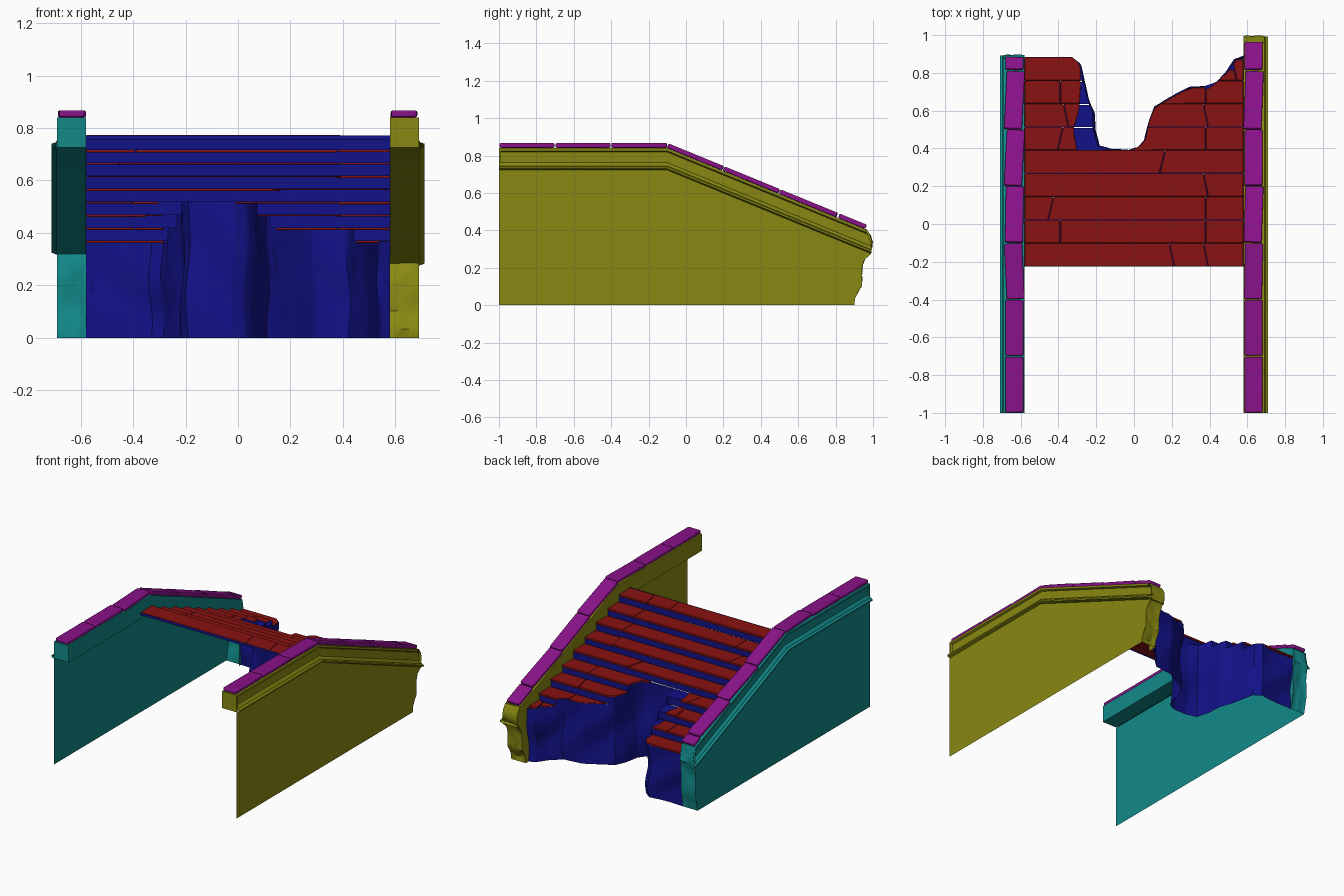
import bpy, bmesh, math, random
from mathutils import Matrix

if "Cube" in bpy.data.objects:
    bpy.data.objects.remove(bpy.data.objects["Cube"])
random.seed(4)


def material(name, color):
    m = bpy.data.materials.new(name)
    m.diffuse_color = (*color, 1)
    m.use_nodes = True
    m.node_tree.nodes["Principled BSDF"].inputs["Base Color"].default_value = m.diffuse_color
    return m


RED = material("tread_red", (0.25, 0.006, 0.006))
BLUE = material("core_blue", (0.006, 0.006, 0.25))
PURPLE = material("cap_purple", (0.25, 0.006, 0.25))
OLIVE = material("wall_olive", (0.25, 0.25, 0.006))
TEAL = material("wall_teal", (0.006, 0.25, 0.25))


def lerp(table, v):
    if v <= table[0][0]:
        return table[0][1]
    for (a, p), (b, q) in zip(table, table[1:]):
        if v <= b:
            return p + (q - p) * (v - a) / (b - a)
    return table[-1][1]


def finish(name, bm, mat, bevel=0):
    bmesh.ops.remove_doubles(bm, verts=bm.verts, dist=0.0004)
    bmesh.ops.recalc_face_normals(bm, faces=bm.faces)
    me = bpy.data.meshes.new(name)
    bm.to_mesh(me)
    bm.free()
    me.materials.append(mat)
    ob = bpy.data.objects.new(name, me)
    bpy.context.collection.objects.link(ob)
    if bevel:
        mod = ob.modifiers.new("edge_bevel", 'BEVEL')
        mod.width = bevel
        mod.segments = 2
    bpy.ops.object.select_all(action='DESELECT')
    ob.select_set(True)
    bpy.context.view_layer.objects.active = ob
    bpy.ops.object.shade_smooth_by_angle(angle=math.radians(35))
    return ob


def grid(bm, rows):
    vs = [[bm.verts.new(p) for p in r] for r in rows]
    for r, s in zip(vs, vs[1:]):
        for i in range(len(r) - 1):
            bm.faces.new((r[i], r[i + 1], s[i + 1], s[i]))


def prism(bm, outline, z0, z1):
    lo = [bm.verts.new((x, y, z0)) for x, y in outline]
    hi = [bm.verts.new((x, y, z1)) for x, y in outline]
    bm.faces.new(lo[::-1])
    bm.faces.new(hi)
    n = len(lo)
    for i in range(n):
        j = (i + 1) % n
        bm.faces.new((lo[i], lo[j], hi[j], hi[i]))


SLOPE = 0.41


def top(y):
    return 0.84 - SLOPE * max(0, y + 0.1)


# Side walls: moulded section swept along the crest, with a broken back end
SECTION = [(.69, -.115), (.58, -.115), (.58, 0), (.69, 0), (.69, -.015), (.678, -.022),
           (.678, -.078), (.69, -.085), (.695, -.095), (.71, -.10), (.71, -.11), (.69, -.118)]


def wall(name, side, end, mat):
    bm = bmesh.new()
    rows = []
    for y in (-1, -.99, -.988, -.1, .2, .5, .8, None):
        row = []
        for x, dz in SECTION:
            yy = y
            if y is None:
                yy = lerp(end, top(.93) + dz)
            if y in (-1, -.99):
                x = .69 if .67 < x < .69 else x
            row.append((side * x, yy, top(yy) + dz))
        base = row[-1][2]
        for k in range(1, 9):
            z = base * (1 - k / 8)
            yy = lerp(end, z) if y is None else y
            row.append((side * .69, yy, z))
        rows.append(row)
    grid(bm, rows)
    # front end of the coping beam
    grid(bm, [[(side * x, -1, z) for x in (.58, .69)] for z in (.725, .84)])
    # ragged end face and the inner face beside it
    crest = top(lerp(end, top(.93)))
    rag, inner = [], []
    for k in range(13):
        z = crest * k / 12
        y = lerp(end, z)
        cols = []
        for c in range(6):
            wob = random.uniform(-.014, .006) if 0 < c < 5 and 0 < k < 12 else 0
            cols.append((side * (.58 + .022 * c), y + wob, z))
        rag.append(cols)
        inner.append([(side * .58, min(.84, y - .01), z), cols[0]])
    grid(bm, rag)
    grid(bm, inner)
    finish(name, bm, mat)


wall("right_wall", 1, [(0, .9), (.05, .905), (.1, .94), (.2, .94), (.25, .955), (.3, .99),
                       (.36, .998), (.42, .955)], OLIVE)
wall("left_wall", -1, [(0, .86), (.12, .885), (.25, .88), (.34, .895), (.45, .87)], TEAL)


# Coping stones, slightly misaligned
def caps(name, side, last):
    bm = bmesh.new()
    spans = [(-1, -.7), (-.7, -.4), (-.4, -.1), (-.1, .2), (.2, .5), (.5, .81), (.815, last)]
    for a, b in spans:
        sloped = a > -.2
        ang = -math.atan(SLOPE) if sloped else 0
        y = (a + b) / 2
        ln = (b - a - .006) / math.cos(ang)
        turn = random.uniform(-.05, .05) if sloped or a > -.5 else 0
        mat = (Matrix.Translation((side * .633, y, top(y) + .014)) @ Matrix.Rotation(ang, 4, 'X')
               @ Matrix.Rotation(turn, 4, 'Z') @ Matrix.Diagonal((.095, ln, .025, 1)))
        bmesh.ops.create_cube(bm, size=1, matrix=mat)
    finish(name, bm, PURPLE, .006)


caps("right_coping_stones", 1, .965)
caps("left_coping_stones", -1, .885)

# Broken outline of the staircase: x of each side of the gap, by y
GAP_L = [(.39, -.12), (.41, -.19), (.5, -.215), (.6, -.22), (.68, -.25), (.75, -.265),
         (.85, -.285), (.885, -.33)]
GAP_R = [(.39, -.02), (.41, .03), (.45, .06), (.55, .08), (.62, .11), (.67, .2), (.72, .29),
         (.735, .42), (.8, .49), (.87, .54), (.885, .58)]
RED_L = [(.39, -.30), (.5, -.32), (.6, -.29), (.75, -.28), (.85, -.285), (.885, -.33)]

EDGES = [-.225 + i * .123 for i in range(10)]
LEVELS = [.773 - i * .0494 for i in range(9)]


def level(y):
    return LEVELS[max(0, min(8, int((y + .225) / .123)))]


def strip(y0, y1, left, right):
    ys = [y0 + (y1 - y0) * k / 5 for k in range(6)]
    return [(left(y), y) for y in ys] + [(right(y), y) for y in reversed(ys)]


# Core: tread beds, risers and the ragged curtain around the gap
bm = bmesh.new()
for i, z in enumerate(LEVELS):
    y0, y1 = EDGES[i], EDGES[i + 1] - .006
    parts = [(lambda y: -.58, lambda y: .58)]
    if i >= 5:
        parts = [(lambda y: -.58, lambda y: lerp(GAP_L, y)),
                 (lambda y: lerp(GAP_R, y), lambda y: .58)]
    for lf, rt in parts:
        bm.faces.new([bm.verts.new((x, y, z - .007)) for x, y in strip(y0, y1, lf, rt)])
        if i < 8:
            drop = LEVELS[i + 1]
            grid(bm, [[(lf(y1), y1, h), (rt(y1), y1, h)] for h in (z - .004, drop - .008)])
grid(bm, [[(-.58, EDGES[0] - .001, h), (.58, EDGES[0] - .001, h)] for h in (.755, .772)])
finish("stair_core", bm, BLUE)

bm = bmesh.new()
path = [(-.58, .875), (-.48, .87), (-.4, .875)] + [(x, y) for y, x in reversed(GAP_L)]
path += [(x, y) for y, x in GAP_R]
fine = []
for (ax, ay), (bx, by) in zip(path, path[1:]):
    n = max(1, int(math.hypot(bx - ax, by - ay) / .012))
    fine += [(ax + (bx - ax) * k / n, ay + (by - ay) * k / n) for k in range(n)]
fine.append(path[-1])
rows = []
for k in range(11):
    t = k / 10
    row = []
    for x, y in fine:
        w = math.sin(math.pi * t)
        px = x + w * .013 * math.sin(9 * y + 5 * t) * (abs(x) < .55)
        py = y + w * .014 * math.sin(17 * x + 6 * t) - .015 * (1 - t)
        row.append((px, py, (level(y) - .008) * t))
    rows.append(row)
grid(bm, rows)
finish("broken_core_face", bm, BLUE)

# Treads: rows of slabs with slanted joints
JOINTS = [[.2, .38], [-.39, .38], [-.44, .38], [.38], [.15, .58], [-.39, .38],
          [-.36, .38], [-.39, .38], [.53]]
bm = bmesh.new()
for i, z in enumerate(LEVELS):
    y0, y1 = EDGES[i] + .001, EDGES[i + 1] + .002
    cuts = [lambda y: -.58]
    for j in JOINTS[i]:
        s = random.choice((0, -.025, .03)) if j < .55 else 0
        cuts.append(lambda y, j=j, s=s, m=(y0 + y1) / 2, d=y1 - y0: j + s * (y - m) / d)
    cuts.append(lambda y: .58)
    for a, b in zip(cuts, cuts[1:]):
        pieces = [(a, b)]
        if i >= 5:
            pieces = [(a, lambda y, b=b: min(b(y), lerp(RED_L, y))),
                      (lambda y, a=a: max(a(y), lerp(GAP_R, y)), b)]
        for lf, rt in pieces:
            ok = [y0 + (y1 - y0) * k / 20 for k in range(21)]
            ok = [y for y in ok if rt(y) - lf(y) > .025]
            if len(ok) < 4:
                continue
            dz = random.uniform(-.003, .003)
            shape = strip(ok[0] + .001, ok[-1] - .001,
                          lambda y: lf(y) + .0015, lambda y: rt(y) - .0015)
            prism(bm, shape, z - .014 + dz, z + dz)
finish("stair_treads", bm, RED, .003)
